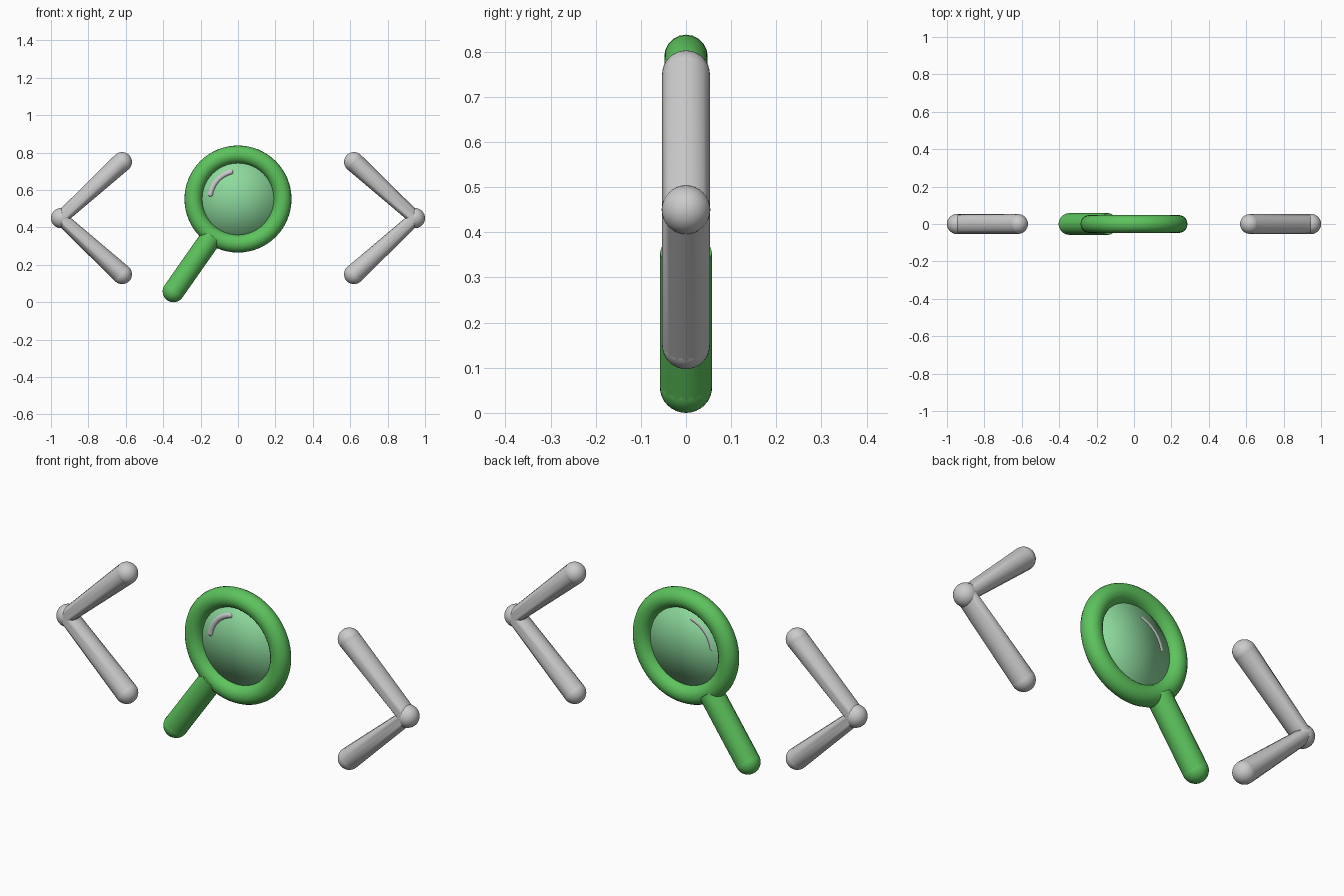
import bpy
from math import cos, sin, pi, radians

if "Cube" in bpy.data.objects:
    bpy.data.objects.remove(bpy.data.objects["Cube"])


def material(name, rgb):
    mat = bpy.data.materials.new(name)
    mat.diffuse_color = (*rgb, 1)
    mat.use_nodes = True
    mat.node_tree.nodes["Principled BSDF"].inputs["Base Color"].default_value = mat.diffuse_color
    return mat


GREEN = material("green", (0.11, 0.55, 0.11))
GLASS = material("glass", (0.27, 0.70, 0.34))


def finish(obj, name, mat=None, by_angle=False):
    obj.name = name
    if mat:
        obj.data.materials.append(mat)
    if by_angle:
        bpy.ops.object.shade_smooth_by_angle()
    else:
        bpy.ops.object.shade_smooth()
    return obj


def ball(name, loc, radius, mat=None):
    bpy.ops.mesh.primitive_uv_sphere_add(segments=32, ring_count=16, radius=radius, location=loc)
    return finish(bpy.context.object, name, mat)


def tube(name, points, radius, mat=None):
    curve = bpy.data.curves.new(name, 'CURVE')
    curve.dimensions = '3D'
    curve.bevel_depth = radius
    curve.bevel_resolution = 6
    curve.use_fill_caps = True
    spline = curve.splines.new('POLY')
    spline.points.add(len(points) - 1)
    for p, co in zip(spline.points, points):
        p.co = (*co, 1)
    obj = bpy.data.objects.new(name, curve)
    bpy.context.collection.objects.link(obj)
    bpy.ops.object.select_all(action='DESELECT')
    obj.select_set(True)
    bpy.context.view_layer.objects.active = obj
    bpy.ops.object.convert(target='MESH')
    return finish(bpy.context.object, name, mat, by_angle=True)


CENTER = (0, 0, 0.552)

# Angle brackets on both sides, with rounded ends and corner
for side, s in (("left", -1), ("right", 1)):
    pts = [(s * 0.62, 0, 0.75), (s * 0.946, 0, 0.45), (s * 0.62, 0, 0.15)]
    tube(f"{side}_bracket", pts, 0.053)
    for part, p, r in zip(("top_end", "corner", "bottom_end"), pts, (0.053, 0.054, 0.053)):
        ball(f"{side}_bracket_{part}", p, r)

# Lens rim
bpy.ops.mesh.primitive_torus_add(major_radius=0.238, minor_radius=0.048, major_segments=64,
                                 minor_segments=20, location=CENTER, rotation=(pi / 2, 0, 0))
finish(bpy.context.object, "rim", GREEN)

# Thin glass disc
bpy.ops.mesh.primitive_cylinder_add(vertices=64, radius=0.2, depth=0.02, end_fill_type='TRIFAN',
                                    location=CENTER, rotation=(pi / 2, 0, 0))
finish(bpy.context.object, "lens", GLASS)

# Handle pointing away from the lens centre
tip = (-0.345, 0, 0.058)
tube("handle", [(-0.137, 0, 0.355), tip], 0.058, GREEN)
ball("handle_end", tip, 0.058, GREEN)

# Highlight arc on the glass
arc = [(0.15 * cos(radians(a)), -0.003, CENTER[2] + 0.15 * sin(radians(a)))
       for a in (105 + 65 * i / 12 for i in range(13))]
tube("highlight", arc, 0.015)
ball("highlight_top_end", arc[0], 0.015)
ball("highlight_bottom_end", arc[-1], 0.015)
